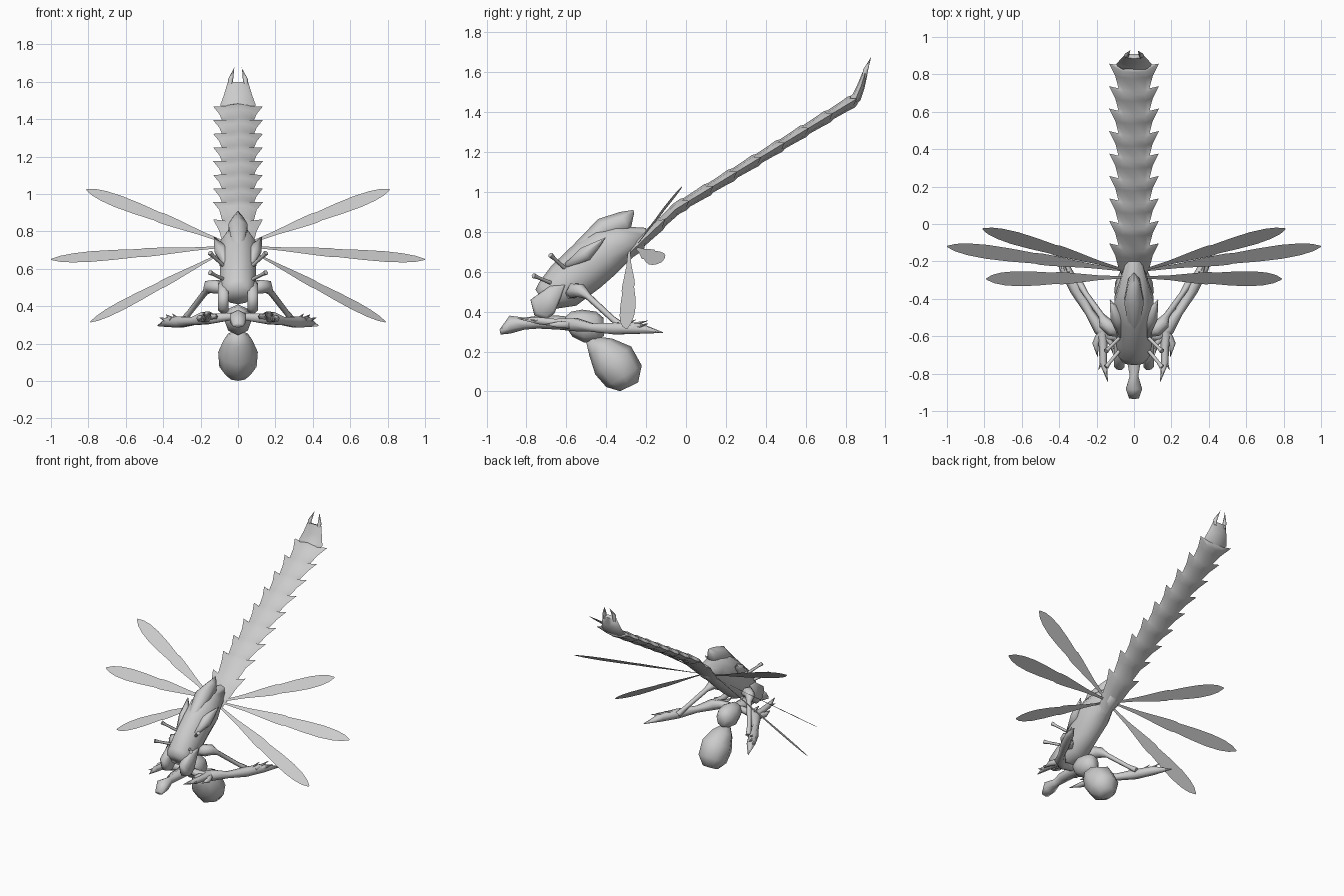
import bpy, bmesh, math
from mathutils import Vector

if "Cube" in bpy.data.objects:
    bpy.data.objects.remove(bpy.data.objects["Cube"])

grey = bpy.data.materials.new("plain grey")
grey.use_nodes = True
grey.diffuse_color = (0.6, 0.6, 0.6, 1)
grey.node_tree.nodes["Principled BSDF"].inputs["Base Color"].default_value = (0.6, 0.6, 0.6, 1)


def finish(name, bm, angle=80):
    """Turn a bmesh into a smooth shaded object."""
    bmesh.ops.recalc_face_normals(bm, faces=bm.faces)
    mesh = bpy.data.meshes.new(name)
    bm.to_mesh(mesh)
    bm.free()
    mesh.materials.append(grey)
    obj = bpy.data.objects.new(name, mesh)
    bpy.context.collection.objects.link(obj)
    bpy.ops.object.select_all(action='DESELECT')
    obj.select_set(True)
    bpy.context.view_layer.objects.active = obj
    bpy.ops.object.shade_smooth_by_angle(angle=math.radians(angle))
    return obj


def skin(bm, rings):
    """Bridge equal rings of points and cap both ends."""
    rings = [[bm.verts.new(p) for p in ring] for ring in rings]
    n = len(rings[0])
    for a, b in zip(rings, rings[1:]):
        for i in range(n):
            j = (i + 1) % n
            bm.faces.new((a[i], a[j], b[j], b[i]))
    bm.faces.new(rings[0][::-1])
    bm.faces.new(rings[-1])


def body_loft(name, sections, sides=8):
    """Sections are (top y, top z, bottom y, bottom z, half width)."""
    bm = bmesh.new()
    rings = []
    for ty, tz, by, bz, hw in sections:
        ring = []
        for i in range(sides):
            a = 2 * math.pi * i / sides
            k = (1 + math.cos(a)) / 2
            ring.append((hw * math.sin(a), by + (ty - by) * k, bz + (tz - bz) * k))
        rings.append(ring)
    skin(bm, rings)
    return finish(name, bm)


def add_tube(bm, points, radii, sides=6):
    pts = [Vector(p) for p in points]
    rings = []
    for i, p in enumerate(pts):
        t = (pts[min(i + 1, len(pts) - 1)] - pts[max(i - 1, 0)]).normalized()
        u = t.cross(Vector((0, 0, 1)) if abs(t.z) < 0.9 else Vector((0, 1, 0))).normalized()
        v = t.cross(u)
        rings.append([p + radii[i] * (u * math.cos(2 * math.pi * k / sides)
                                      + v * math.sin(2 * math.pi * k / sides))
                      for k in range(sides)])
    skin(bm, rings)


def tubes(name, side, parts):
    """Several tubes as one object, on one side of the body."""
    bm = bmesh.new()
    for points, radii in parts:
        add_tube(bm, [(side * x, y, z) for x, y, z in points], radii)
    return finish(name, bm)


# Thorax with a blunt face, and its back crest
body_loft("thorax", [(-.755, .51, -.69, .41, .075), (-.735, .55, -.65, .415, .092),
                     (-.675, .63, -.55, .43, .10), (-.56, .74, -.43, .52, .10),
                     (-.46, .81, -.35, .59, .11), (-.36, .83, -.27, .67, .08),
                     (-.20, .82, -.21, .71, .045)], 10)
body_loft("back_crest", [(-.58, .72, -.50, .70, .03), (-.44, .865, -.38, .76, .06),
                         (-.33, .90, -.28, .80, .035), (-.265, .91, -.26, .895, .004)], 6)


# Long flat abdomen with a pair of barbs on each segment
def tail_z(y):
    return .915 + (.61 if y > -.05 else .95) * (y + .05)


def tail_ring(y, edge, half, thick, lead=0):
    ring = []
    for x, h in ((edge, 0), (half, .7), (0, 1), (-half, .7), (-edge, 0),
                 (-half, -.7), (0, -1), (half, -.7)):
        yy = y + (lead if abs(x) == edge else 0)
        ring.append((x, yy - .5 * h * thick, tail_z(yy) + .85 * h * thick))
    return ring


rings = [tail_ring(-.31, .05, .03, .03)]
step = .12
for i in range(9):
    y = -.235 + step * i
    rings += [tail_ring(y, .083, .055, .027), tail_ring(y + step * .55, .1, .065, .03),
              tail_ring(y + step * .85, .133, .06, .033, .03)]
rings.append(tail_ring(.85, .085, .055, .026))
bm = bmesh.new()
skin(bm, rings)
finish("abdomen", bm)

# Upturned tail end with two prongs
body_loft("tail_end", [(.80, 1.46, .83, 1.42, .07), (.835, 1.49, .875, 1.46, .095),
                       (.86, 1.54, .895, 1.52, .075), (.885, 1.60, .91, 1.59, .056)])
for side, word in ((1, "left"), (-1, "right")):
    tubes(word + "_tail_prong", side, [([(.04, .893, 1.57), (.04, .90, 1.61), (.02, .928, 1.675)],
                                        (.013, .014, .001))])

# Wings: flat blades spread in three pairs, each with its own slant
outline = ((0, .006), (.2, .015), (.42, .036), (.48, .039), (.51, .035), (.65, .044),
           (.78, .047), (.88, .04), (.95, .026), (1, .004))
wings = (("upper", (.04, -.25, .73), (.81, -.025, 1.025), (0, .7, .7)),
         ("middle", (.04, -.25, .72), (1.0, -.12, .65), (0, .8, .6)),
         ("lower", (.04, -.285, .71), (.79, -.295, .315), (0, .82, .57)))
for level, root, tip, slant in wings:
    for side, word in ((1, "left"), (-1, "right")):
        root_v, tip_v, across = Vector(root), Vector(tip), Vector(slant)
        along = tip_v - root_v
        across = (across - across.project(along)).normalized()
        pts = [root_v + along * t + across * w for t, w in outline]
        pts += [root_v + along * t - across * w for t, w in reversed(outline)]
        bm = bmesh.new()
        verts = [bm.verts.new((side * p.x, p.y, p.z)) for p in pts]
        n = len(verts)
        for i in range(n // 2 - 1):
            bm.faces.new((verts[i], verts[i + 1], verts[n - 2 - i], verts[n - 1 - i]))
        finish(word + "_" + level + "_wing", bm)

cheek = ((-.78, .46), (-.76, .38), (-.70, .36), (-.66, .39), (-.60, .54), (-.68, .53))
for side, word in ((1, "left"), (-1, "right")):
    # Cheek plates beside the head, bevelled outwards
    bm = bmesh.new()
    skin(bm, [[(side * x, -.69 + (y + .69) * s, .45 + (z - .45) * s) for y, z in cheek]
              for x, s in ((.05, .85), (.065, 1), (.09, .99), (.108, .8))])
    finish(word + "_cheek", bm)

    # Shoulder spike and feeler pegs
    tubes(word + "_shoulder_spike", side,
          [([(.07, -.60, .63), (.085, -.50, .69), (.128, -.405, .77)], (.015, .042, .002))])
    tubes(word + "_feelers", side,
          [([(.08, -.68, .545), (.13, -.74, .57), (.15, -.765, .58)], (.01, .009, .014)),
           ([(.08, -.61, .62), (.13, -.66, .665), (.15, -.68, .685)], (.01, .009, .014))])

    # Folding arm: hip, strut, barbed forearm and claws
    tubes(word + "_arm_strut", side,
          [([(.07, -.58, .49), (.12, -.56, .505), (.155, -.53, .505), (.175, -.49, .475),
             (.26, -.37, .365), (.29, -.32, .325)], (.028, .042, .036, .017, .015, .02))])
    tubes(word + "_forearm", side,
          [([(.03, -.60, .345), (.13, -.60, .335), (.18, -.56, .335), (.24, -.47, .32),
             (.31, -.35, .315), (.37, -.235, .315), (.43, -.115, .295)],
            (.022, .03, .038, .024, .034, .03, .002)),
           ([(.35, -.30, .325), (.385, -.19, .355)], (.018, .001)),
           ([(.37, -.26, .32), (.42, -.19, .34)], (.016, .001)),
           ([(.32, -.34, .32), (.35, -.25, .36)], (.018, .001))])
    tubes(word + "_claws", side,
          [([(.17, -.58, .34), (.165, -.66, .345), (.165, -.74, .355), (.14, -.845, .365)],
            (.03, .022, .02, .001)),
           ([(.18, -.59, .335), (.205, -.64, .335), (.195, -.71, .335)], (.022, .018, .001)),
           ([(.165, -.72, .35), (.19, -.78, .36)], (.014, .001)),
           ([(.17, -.58, .34), (.12, -.64, .345), (.11, -.70, .35)], (.02, .014, .001))])

# Lower body: snout, round middle and pear shaped rear
body_loft("snout", [(-.935, .31, -.93, .285, .03), (-.885, .38, -.88, .29, .05),
                    (-.81, .37, -.81, .31, .026), (-.74, .38, -.74, .315, .042),
                    (-.64, .38, -.64, .31, .045), (-.54, .37, -.54, .30, .04)], 6)
body_loft("round_middle", [(-.61, .37, -.60, .32, .03), (-.575, .40, -.57, .275, .058),
                           (-.52, .41, -.51, .245, .074), (-.45, .40, -.45, .25, .064),
                           (-.415, .37, -.41, .28, .035)])
body_loft("pear_rear", [(-.45, .275, -.50, .245, .03), (-.37, .265, -.485, .18, .075),
                        (-.275, .225, -.455, .085, .106), (-.222, .13, -.40, .022, .1),
                        (-.24, .045, -.33, .001, .055)])
